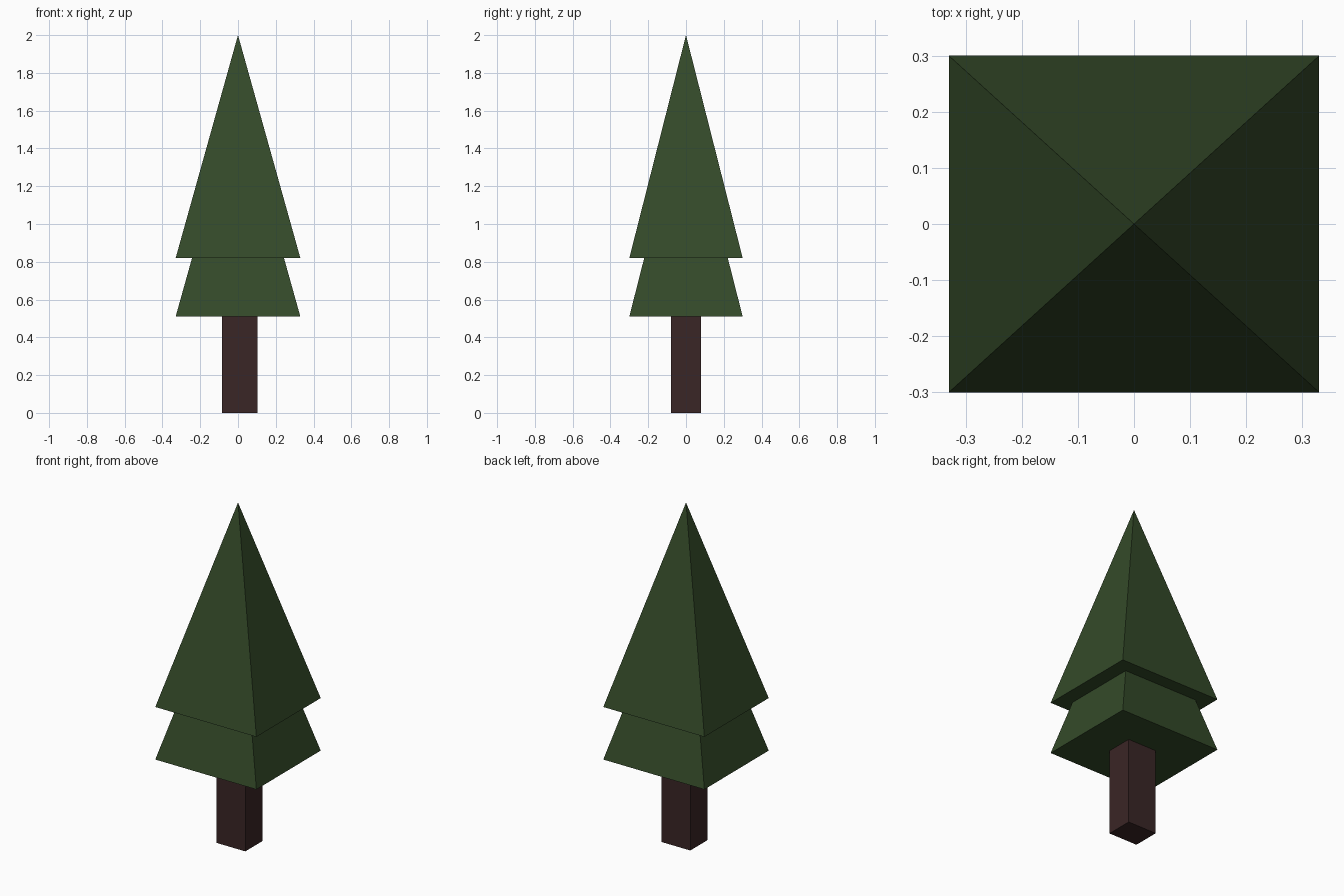
import bpy
import math
from mathutils import Matrix

if "Cube" in bpy.data.objects:
    bpy.data.objects.remove(bpy.data.objects["Cube"])


def material(name, rgb):
    mat = bpy.data.materials.new(name)
    mat.diffuse_color = (*rgb, 1.0)
    mat.use_nodes = True
    mat.node_tree.nodes["Principled BSDF"].inputs["Base Color"].default_value = mat.diffuse_color
    return mat


green = material("needle green", (0.034, 0.068, 0.022))
brown = material("bark brown", (0.042, 0.019, 0.019))


def tier(name, base_z, half_x=0.33, half_y=0.30, height=1.18):
    """Four-sided pyramid with its base at base_z."""
    bpy.ops.mesh.primitive_cone_add(vertices=4, radius1=math.sqrt(2), radius2=0, depth=1)
    obj = bpy.context.object
    obj.name = name
    # turn the sides to face the axes, then size and place the pyramid
    obj.data.transform(Matrix.Translation((0, 0, base_z + height / 2))
                       @ Matrix.Diagonal((half_x, half_y, height, 1))
                       @ Matrix.Rotation(math.pi / 4, 4, 'Z'))
    obj.data.materials.append(green)


# Foliage: two equal pyramids, the lower one poking up into the upper one
tier("lower_foliage", 0.51)
tier("upper_foliage", 0.82)

# Trunk: a box set slightly to the right
bpy.ops.mesh.primitive_cube_add(size=1)
trunk = bpy.context.object
trunk.name = "trunk"
trunk.data.transform(Matrix.Translation((0.01, 0, 0.257)) @ Matrix.Diagonal((0.188, 0.16, 0.514, 1)))
trunk.data.materials.append(brown)
